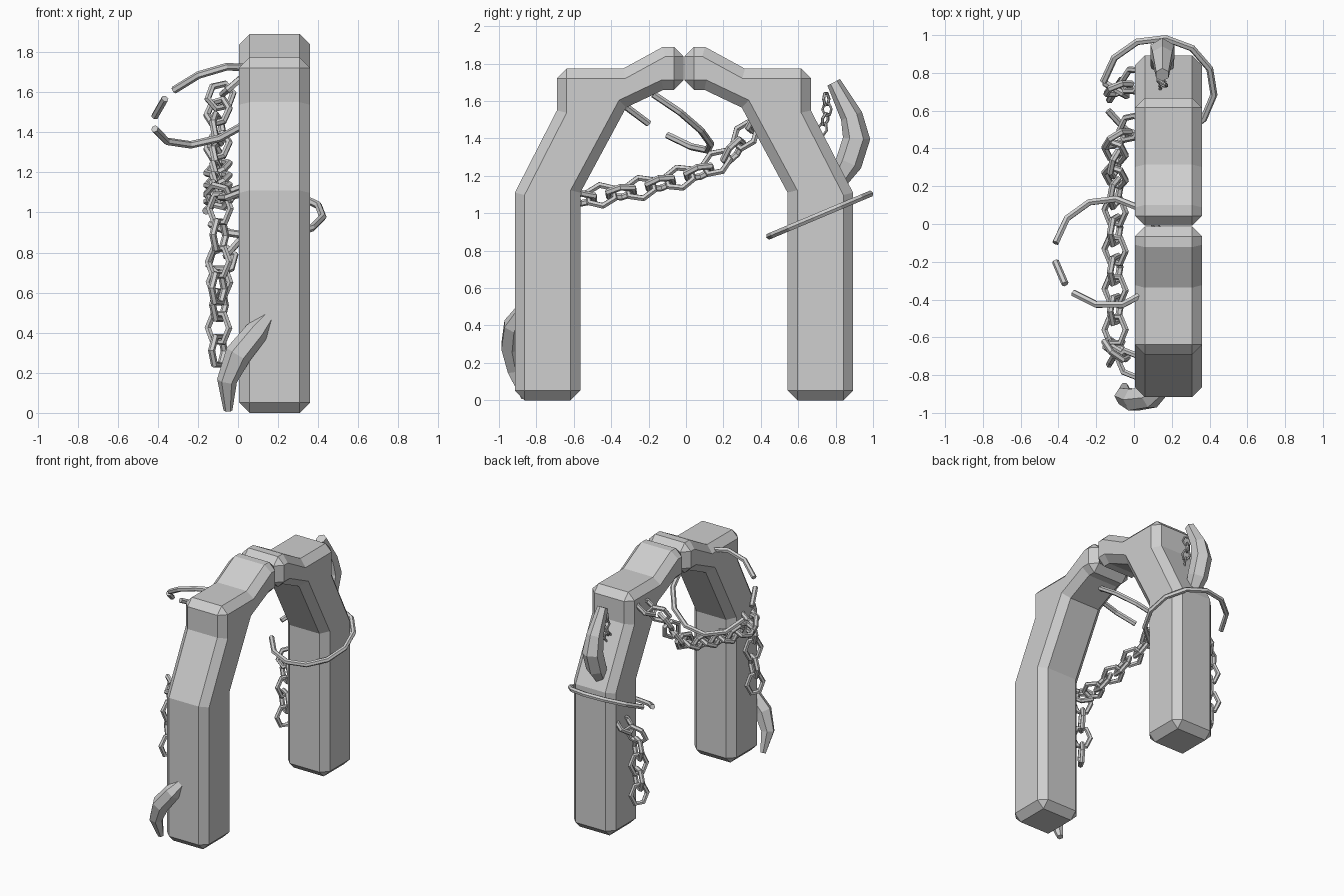
import bpy, bmesh, math
from mathutils import Vector, Matrix

if "Cube" in bpy.data.objects:
    bpy.data.objects.remove(bpy.data.objects["Cube"])

GREY = (0.62, 0.62, 0.62, 1)
stone = bpy.data.materials.new("plain grey")
stone.use_nodes = True
stone.diffuse_color = GREY
stone.node_tree.nodes["Principled BSDF"].inputs["Base Color"].default_value = GREY


def finish(name, bm):
    bmesh.ops.recalc_face_normals(bm, faces=bm.faces)
    mesh = bpy.data.meshes.new(name)
    bm.to_mesh(mesh)
    bm.free()
    mesh.materials.append(stone)
    obj = bpy.data.objects.new(name, mesh)
    bpy.context.collection.objects.link(obj)
    return obj


def tube(bm, pts, radii, sides, closed=False, ref=(0, 0, 1)):
    """Sweep a polygon along a path; ref fixes the roll of the section."""
    pts = [Vector(p) for p in pts]
    n = len(pts)
    rings = []
    for i, p in enumerate(pts):
        a = pts[i - 1] if closed or i else p
        b = pts[(i + 1) % n] if closed or i < n - 1 else p
        t = (b - a).normalized()
        v = t.cross(Vector(ref)).normalized()
        u = v.cross(t)
        angles = [math.tau * (k + 0.5) / sides for k in range(sides)]
        rings.append([bm.verts.new(p + radii[i] * (u * math.cos(q) + v * math.sin(q)))
                      for q in angles])
    for i in range(n if closed else n - 1):
        r, s = rings[i], rings[(i + 1) % n]
        for k in range(sides):
            m = (k + 1) % sides
            bm.faces.new((r[k], r[m], s[m], s[k]))
    if not closed:
        bm.faces.new(rings[0])
        bm.faces.new(rings[-1])


# Arch halves: side profile (y, z) extruded across x, then chamfered
PROFILE = [(-0.915, 0), (-0.565, 0), (-0.565, 1.11), (-0.32, 1.565), (-0.12, 1.66),
           (-0.013, 1.66), (-0.013, 1.89), (-0.123, 1.89), (-0.337, 1.773),
           (-0.69, 1.773), (-0.69, 1.55), (-0.915, 1.11)]


def arch_half(name, mirror):
    bm = bmesh.new()
    face = bm.faces.new([bm.verts.new((0.005, -0.022 - y if mirror else y, z))
                         for y, z in PROFILE])
    ext = bmesh.ops.extrude_face_region(bm, geom=[face])
    moved = [g for g in ext["geom"] if isinstance(g, bmesh.types.BMVert)]
    bmesh.ops.translate(bm, verts=moved, vec=(0.355, 0, 0))
    obj = finish(name, bm)
    bev = obj.modifiers.new("chamfer", "BEVEL")
    bev.width = 0.052
    bev.segments = 1
    bev.limit_method = 'ANGLE'
    bev.angle_limit = math.radians(45)


arch_half("front_arch_half", False)
arch_half("back_arch_half", True)


# Chains: six-sided links spaced evenly along a path, alternately turned
def chain(name, path, pitch, scale=1.0):
    path = [Vector(p) for p in path]
    lengths = [(b - a).length for a, b in zip(path, path[1:])]
    total = sum(lengths)
    count = max(2, round(total / pitch) + 1)
    bm = bmesh.new()
    for i in range(count):
        d = total * i / (count - 1)
        k = 0
        while k < len(lengths) - 1 and d > lengths[k]:
            d -= lengths[k]
            k += 1
        t = (path[k + 1] - path[k]).normalized()
        centre = path[k] + t * d
        wide = t.cross(Vector((0.1, 1, 0)) if abs(t.z) > 0.8 else Vector((0, 0, 1))).normalized()
        roll = math.radians(25 + 90 * (i % 2))
        wide = Matrix.Rotation(roll, 3, t) @ wide
        pts = [centre + scale * (wide * 0.062 * math.cos(q) + t * 0.08 * math.sin(q))
               for q in [math.tau * j / 6 for j in range(6)]]
        tube(bm, pts, [0.018 * scale] * 6, 6, True, wide.cross(t))
    finish(name, bm)


chain("hanging_swag_chain",
      [(-0.02, 0.51, 1.64), (-0.1, 0.44, 1.57), (-0.1, 0.35, 1.46), (-0.1, 0.25, 1.33),
       (-0.1, 0.1, 1.23), (-0.1, -0.1, 1.17), (-0.1, -0.3, 1.12), (-0.1, -0.55, 1.08),
       (-0.1, -0.66, 1.08), (-0.02, -0.74, 1.1)], 0.105)
chain("front_leg_chain", [(-0.09, -0.67, 1.02), (-0.1, -0.69, 0.62)], 0.115)
chain("back_leg_chain", [(-0.01, 0.76, 0.84), (-0.09, 0.71, 0.75), (-0.1, 0.71, 0.31)], 0.115)
chain("small_chain", [(0.15, 0.75, 1.61), (0.15, 0.755, 1.54), (0.15, 0.73, 1.45)], 0.055, 0.45)


# Broken hoops: arcs of a tilted circle, height given by a sloping plane
def hoop(name, centre, radius, arcs, plane):
    z0, sx, sy = plane
    normal = Vector((-sx, -sy, 1)).normalized()
    bm = bmesh.new()
    for start, end in arcs:
        steps = max(1, round((end - start) / 30))
        pts = []
        for i in range(steps + 1):
            q = math.radians(start + (end - start) * i / steps)
            x = centre[0] + radius[0] * math.cos(q)
            y = centre[1] + radius[1] * math.sin(q)
            pts.append((x, y, z0 + sx * x + sy * y))
        tube(bm, pts, [0.019] * len(pts), 6, False, normal)
    finish(name, bm)


hoop("leg_hoop", (0.13, 0.715), (0.295, 0.27), [(-155, 172)], (0.69, 0, 0.42))
hoop("broken_upper_hoop", (-0.13, -0.15), (0.29, 0.285),
     [(-5, 170), (190, 216), (229, 312)], (1.48, 0.3, -0.62))


# Curved spikes
def spike(name, pts, radii, ref):
    bm = bmesh.new()
    tube(bm, pts, radii, 6, False, ref)
    finish(name, bm)


spike("back_spike",
      [(0.15, 0.79, 1.7), (0.15, 0.885, 1.52), (0.15, 0.912, 1.4),
       (0.15, 0.87, 1.27), (0.15, 0.79, 1.13)],
      [0.038, 0.06, 0.073, 0.072, 0.04], (1, 0, 0))
spike("front_spike",
      [(-0.05, -0.86, 0.012), (-0.055, -0.91, 0.16), (0.0, -0.93, 0.29),
       (0.09, -0.92, 0.4), (0.16, -0.87, 0.49)],
      [0.022, 0.05, 0.066, 0.06, 0.035], (0, 1, 0))
